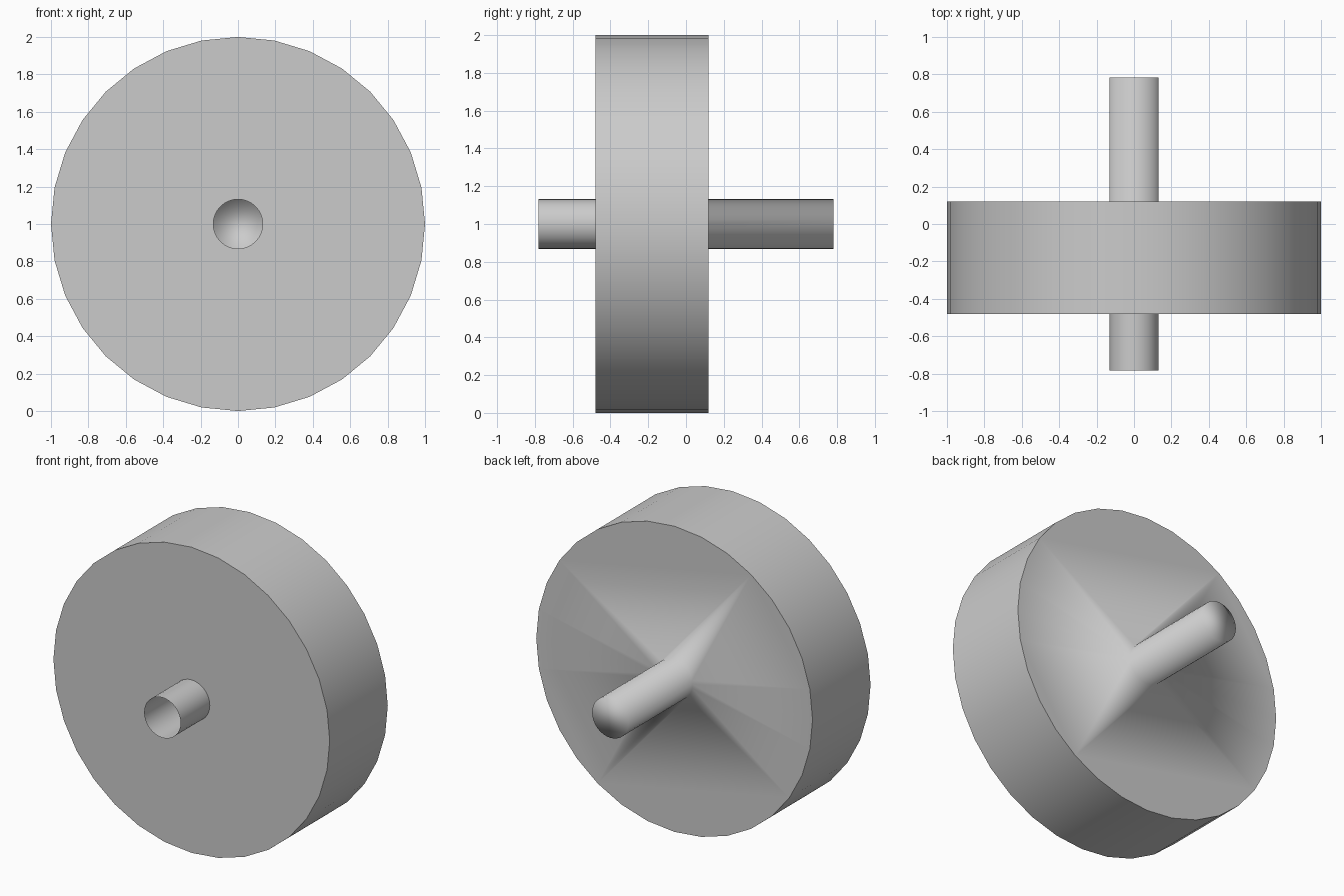
import bpy
import bmesh
from math import sin, cos, tau

if "Cube" in bpy.data.objects:
    bpy.data.objects.remove(bpy.data.objects["Cube"])

SIDES = 32
HALF = SIDES // 2
bm = bmesh.new()


def ring(radius, y):
    """Circle of vertices around the axle line."""
    return [bm.verts.new((radius * cos(tau * i / SIDES), y,
                          1 + radius * sin(tau * i / SIDES)))
            for i in range(SIDES)]


def bridge(a, b):
    """Band of quads between two rings."""
    for i in range(SIDES):
        j = (i + 1) % SIDES
        bm.faces.new((a[i], a[j], b[j], b[i]))


def sharpen(loop):
    """Keep a hard shading edge along a ring."""
    for i in range(SIDES):
        bm.edges.get((loop[i], loop[(i + 1) % SIDES])).smooth = False


# Rings from the open front end of the axle to its closed back end
stub_end = ring(0.132, -0.782)
stub_base = ring(0.132, -0.48)
rim_front = ring(1.0, -0.48)
rim_back = ring(1.0, 0.12)
rod_base = ring(0.132, 0.12)
rod_end = ring(0.132, 0.782)

# Hollow front stub, front disc face, tread and back rod
for a, b in ((stub_end, stub_base), (stub_base, rim_front),
             (rim_front, rim_back), (rod_base, rod_end)):
    bridge(a, b)

# Back disc face as two half-ring faces, blended smoothly into the rod
for start in (0, HALF):
    ids = [(start + k) % SIDES for k in range(HALF + 1)]
    bm.faces.new([rim_back[i] for i in ids] +
                 [rod_base[i] for i in reversed(ids)])

# Closed back end of the rod
bm.faces.new(rod_end)

bmesh.ops.recalc_face_normals(bm, faces=bm.faces[:])
for f in bm.faces:
    f.smooth = True
for loop in (stub_base, rim_front, rim_back):
    sharpen(loop)

mesh = bpy.data.meshes.new("wheel_with_axle")
bm.to_mesh(mesh)
bm.free()
wheel = bpy.data.objects.new("wheel_with_axle", mesh)
bpy.context.collection.objects.link(wheel)
